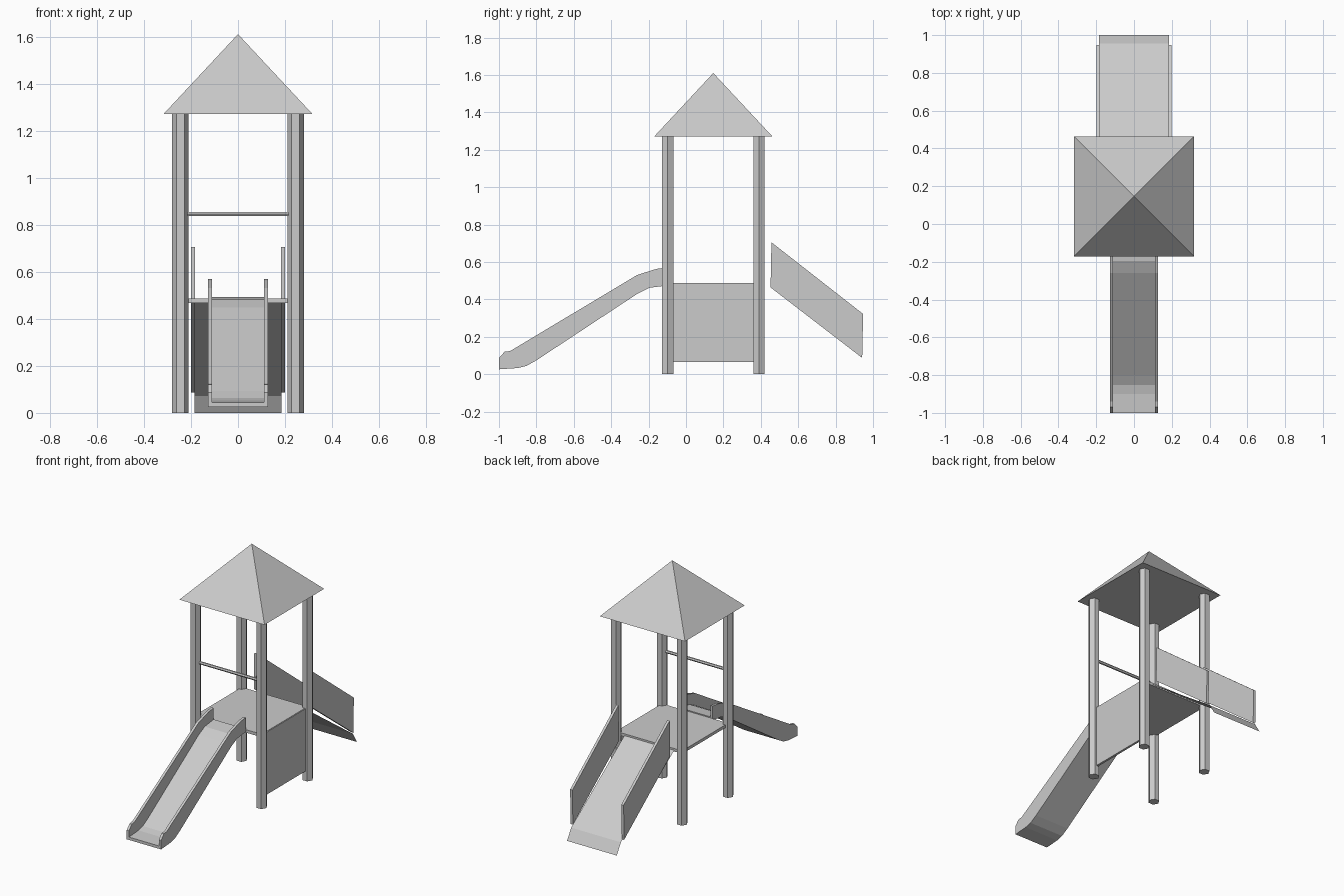
import bpy
import bmesh
from math import radians
from mathutils import Matrix

cube = bpy.data.objects.get("Cube")
if cube:
    bpy.data.objects.remove(cube)

GREY = (0.6, 0.6, 0.6, 1.0)
grey = bpy.data.materials.new("light_grey")
grey.use_nodes = True
grey.diffuse_color = GREY
grey.node_tree.nodes["Principled BSDF"].inputs["Base Color"].default_value = GREY

MID_Y = 0.146      # centre of the tower
POST_X = 0.245
POST_Y = 0.244     # post distance from the tower centre
EAVES = 1.27


def finish(name, bm):
    """Turn a bmesh into a flat shaded object."""
    bmesh.ops.recalc_face_normals(bm, faces=bm.faces)
    mesh = bpy.data.meshes.new(name)
    bm.to_mesh(mesh)
    bm.free()
    mesh.materials.append(grey)
    obj = bpy.data.objects.new(name, mesh)
    bpy.context.scene.collection.objects.link(obj)
    return obj


def prism(name, profile, x0, x1):
    """Extrude a (y, z) outline from x0 to x1."""
    bm = bmesh.new()
    face = bm.faces.new([bm.verts.new((x0, y, z)) for y, z in profile])
    new = bmesh.ops.extrude_face_region(bm, geom=[face])["geom"]
    verts = [v for v in new if isinstance(v, bmesh.types.BMVert)]
    bmesh.ops.translate(bm, verts=verts, vec=(x1 - x0, 0, 0))
    return finish(name, bm)


def box(name, x, y, z):
    (y0, y1), (z0, z1) = y, z
    return prism(name, [(y0, z0), (y1, z0), (y1, z1), (y0, z1)], *x)


def cone(name, sides, r1, r2, depth, matrix):
    bm = bmesh.new()
    bmesh.ops.create_cone(bm, cap_ends=True, segments=sides, radius1=r1,
                          radius2=r2, depth=depth, matrix=matrix)
    bmesh.ops.remove_doubles(bm, verts=bm.verts, dist=1e-5)
    return finish(name, bm)


SIDES = (("right", -1), ("left", 1))

# Six-sided posts, with corners pointing sideways
for side, sx in SIDES:
    for end, sy in (("front", -1), ("back", 1)):
        place = Matrix.Translation((sx * POST_X, MID_Y + sy * POST_Y, EAVES / 2))
        cone(f"{end}_{side}_post", 6, 0.035, 0.035, EAVES,
             place @ Matrix.Rotation(radians(30), 4, "Z"))

# Pyramid roof
cone("roof", 4, 0.317 * 2 ** 0.5, 0, 0.34,
     Matrix.Translation((0, MID_Y, EAVES + 0.17)) @ Matrix.Rotation(radians(45), 4, "Z"))

# Grab bar over the slide
front_y, back_y = MID_Y - POST_Y, MID_Y + POST_Y
cone("grab_bar", 6, 0.01, 0.01, 2 * POST_X,
     Matrix.Translation((0, front_y, 0.846)) @ Matrix.Rotation(radians(90), 4, "Y"))

# Platform and the panel beneath one side
box("platform", (-POST_X, POST_X), (front_y, back_y), (0.467, 0.487))
box("side_panel", (0.235, 0.25), (front_y, back_y), (0.065, 0.485))

# Slide: bed and two side walls share the same underside
under = [(-1.0, 0.026), (-0.9, 0.033), (-0.853, 0.044), (-0.8, 0.074),
         (-0.26, 0.43), (-0.195, 0.462), (-0.1, 0.474)]
rim = [(-0.1, 0.57), (-0.158, 0.563), (-0.26, 0.531),
       (-0.94, 0.124), (-0.97, 0.12), (-1.0, 0.087)]
bed_top = [(y, z + 0.019) for y, z in reversed(under)]
prism("slide_bed", under + bed_top, -0.112, 0.112)
for side, sx in SIDES:
    prism(f"slide_{side}_wall", under + rim, sx * 0.111, sx * 0.128)

# Climbing ramp: thin bent sheet with a steeper foot
bm = bmesh.new()
rows = [[bm.verts.new((x, y, z)) for x in (-0.185, 0.185)]
        for y, z in ((back_y, 0.475), (0.956, 0.072), (1.0, 0.0))]
for a, b in zip(rows, rows[1:]):
    bm.faces.new((a[0], a[1], b[1], b[0]))
finish("ramp_sheet", bm)

# Ramp side walls
ramp_wall = [(0.452, 0.464), (0.942, 0.087), (0.947, 0.322), (0.457, 0.705)]
for side, sx in SIDES:
    prism(f"ramp_{side}_wall", ramp_wall, sx * 0.182, sx * 0.199)
